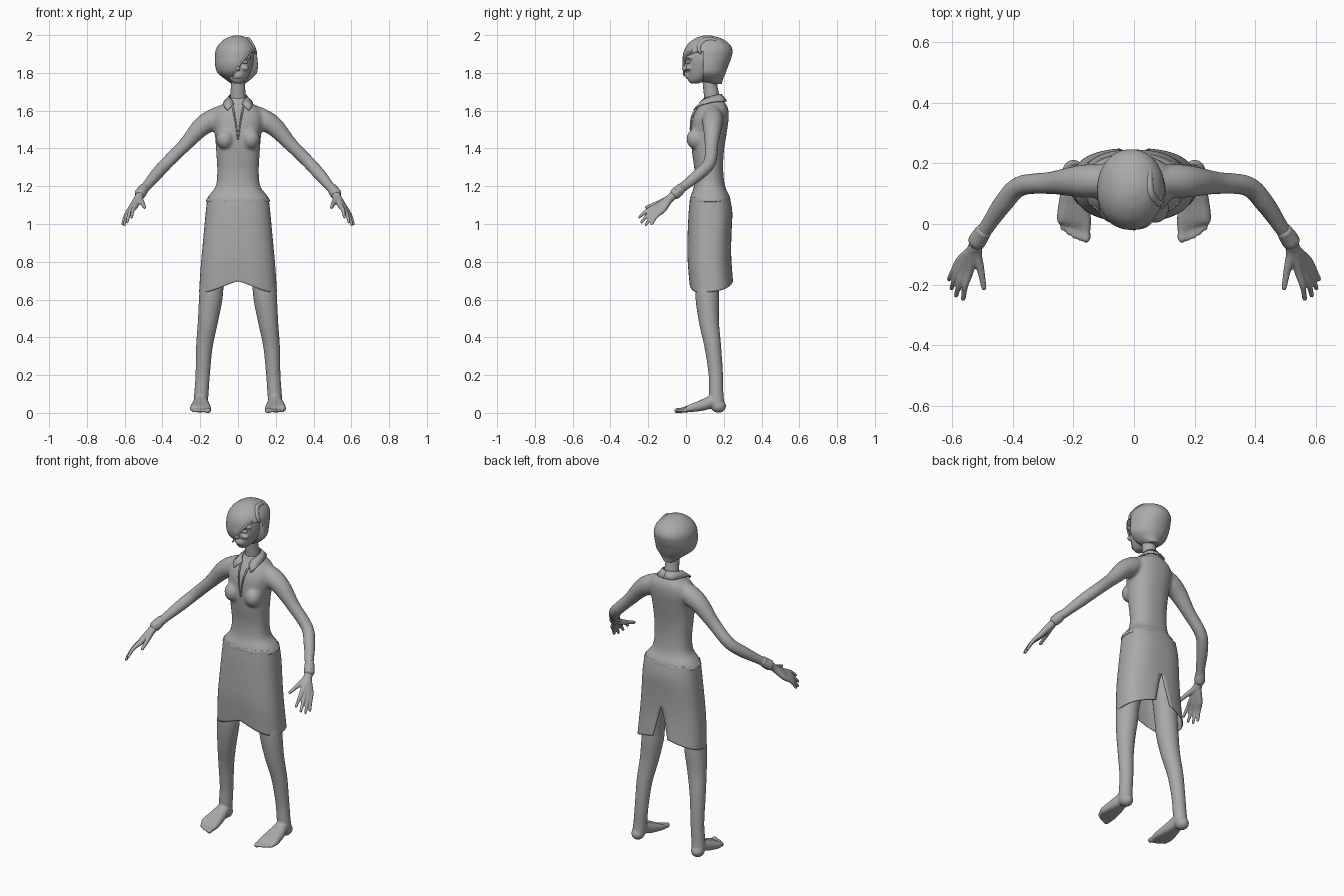
import bpy, bmesh, math
from mathutils import Vector

cube = bpy.data.objects.get("Cube")
if cube:
    bpy.data.objects.remove(cube)

clay = bpy.data.materials.new("clay_grey")
clay.use_nodes = True
GREY = (0.4, 0.4, 0.4, 1)
clay.diffuse_color = GREY
clay.node_tree.nodes["Principled BSDF"].inputs["Base Color"].default_value = GREY


def spline(pts, n=6):
    """Smooth curve through tuples of any length."""
    out = []
    for i in range(len(pts) - 1):
        a, b = pts[max(i - 1, 0)], pts[i]
        c, d = pts[i + 1], pts[min(i + 2, len(pts) - 1)]
        for k in range(n):
            t = k / n
            out.append([0.5 * (2 * q + (r - p) * t + (2 * p - 5 * q + 4 * r - s) * t * t
                               + (3 * q - p - 3 * r + s) * t ** 3)
                        for p, q, r, s in zip(a, b, c, d)])
    return out + [list(pts[-1])]


def bridge(bm, rings, closed=True, caps=True):
    rings = [[bm.verts.new(p) for p in ring] for ring in rings]
    n = len(rings[0])
    for lo, hi in zip(rings, rings[1:]):
        for j in range(n if closed else n - 1):
            k = (j + 1) % n
            bm.faces.new((lo[j], lo[k], hi[k], hi[j]))
    if caps:
        bm.faces.new(rings[0][::-1])
        bm.faces.new(rings[-1])


def oval(a, cx, xr, yf, yb, z, e=2.0):
    """Point on a rounded outline; angle 0 faces the front."""
    s, c = math.sin(a), -math.cos(a)
    p = 2 / e
    return (cx + xr * math.copysign(abs(s) ** p, s),
            (yf + yb) / 2 + (yb - yf) / 2 * math.copysign(abs(c) ** p, c), z)


def loft(bm, rows, e=2.0, n=48):
    """Rows are z, centre x, half width, front y, back y."""
    bridge(bm, [[oval(2 * math.pi * j / n, cx, xr, yf, yb, z, e) for j in range(n)]
                for z, cx, xr, yf, yb in spline(rows)])


def ball(bm, centre, size):
    made = bmesh.ops.create_uvsphere(bm, u_segments=20, v_segments=12, radius=1)["verts"]
    for v in made:
        v.co = Vector([c + s * q for c, s, q in zip(centre, size, v.co)])


def tube(bm, pts, n=16):
    """Round limb through (x, y, z, radius), with rounded ends."""
    pts = spline(pts)
    rings = []
    for i, p in enumerate(pts):
        d = Vector(pts[min(i + 1, len(pts) - 1)][:3]) - Vector(pts[max(i - 1, 0)][:3])
        u = d.cross(Vector((0.3, 1, 0.2))).normalized()
        w = d.normalized().cross(u)
        rings.append([Vector(p[:3]) + p[3] * (u * math.cos(2 * math.pi * j / n)
                      + w * math.sin(2 * math.pi * j / n)) for j in range(n)])
    bridge(bm, rings)
    for p in (pts[0], pts[-1]):
        ball(bm, p[:3], [p[3]] * 3)


def flip(pts, side):
    return [(p[0] * side,) + tuple(p[1:]) for p in pts]


def finish(name, bm, voxel=0, smooth=0):
    bmesh.ops.recalc_face_normals(bm, faces=bm.faces)
    mesh = bpy.data.meshes.new(name)
    bm.to_mesh(mesh)
    bm.free()
    ob = bpy.data.objects.new(name, mesh)
    bpy.context.collection.objects.link(ob)
    mesh.materials.append(clay)
    for f in mesh.polygons:
        f.use_smooth = True
    if voxel:
        m = ob.modifiers.new("blend", "REMESH")
        m.mode, m.voxel_size, m.use_smooth_shade = "VOXEL", voxel, True
    if smooth:
        m = ob.modifiers.new("soften", "SMOOTH")
        m.factor, m.iterations = 0.5, smooth
    return ob


def sharp_edges(ob):
    bpy.ops.object.select_all(action="DESELECT")
    ob.select_set(True)
    bpy.context.view_layer.objects.active = ob
    bpy.ops.object.shade_smooth_by_angle(angle=math.radians(35))


# Jacket: fitted torso, bust, shoulders and sleeves blended together
bm = bmesh.new()
loft(bm, [(1.115, 0, .176, .015, .238), (1.15, 0, .155, .025, .23), (1.2, 0, .118, .042, .207),
          (1.28, 0, .11, .045, .197), (1.38, 0, .115, .032, .2), (1.48, 0, .123, .025, .215),
          (1.56, 0, .135, .035, .226), (1.61, 0, .115, .058, .223), (1.645, 0, .065, .085, .205),
          (1.67, 0, .042, .095, .18)], 2.3)
for s in (1, -1):
    ball(bm, (s * .068, .052, 1.45), (.048, .05, .055))
    tube(bm, flip([(.06, .145, 1.595, .045), (.14, .142, 1.55, .056), (.2, .14, 1.508, .05),
                   (.28, .135, 1.42, .037), (.375, .125, 1.325, .034), (.43, .07, 1.265, .033),
                   (.485, -.01, 1.2, .026), (.51, -.045, 1.172, .026)], s))
finish("jacket", bm, .008, 7)

# Cuff rims and collar flaps
for s, side in ((1, "left"), (-1, "right")):
    bm = bmesh.new()
    tube(bm, flip([(.499, -.028, 1.187, .027), (.507, -.04, 1.175, .029),
                   (.516, -.054, 1.163, .03)], s))
    finish(side + "_cuff", bm)
    bm = bmesh.new()
    neck_edge = [(0, .187, 1.685), (.035, .172, 1.685), (.046, .135, 1.675), (.035, .092, 1.66), (.022, .075, 1.635)]
    outer_edge = [(0, .215, 1.65), (.05, .2, 1.648), (.075, .14, 1.645), (.075, .065, 1.625), (.056, .041, 1.602)]
    bridge(bm, [flip(spline(neck_edge), s), flip(spline(outer_edge), s)], closed=False, caps=False)
    ob = finish(side + "_collar", bm)
    m = ob.modifiers.new("cloth", "SOLIDIFY")
    m.thickness, m.offset = .007, 0
    # Lapel edge running down to the bust
    bm = bmesh.new()
    tube(bm, flip([(.03, .077, 1.635, .005), (.02, .036, 1.58, .005), (.01, .024, 1.52, .004),
                   (.002, .025, 1.45, .003)], s), 8)
    finish(side + "_lapel_edge", bm)

# Skirt: open shell with dipping sides and a slit at the back
bm = bmesh.new()
rows = spline([(1.14, .162, .022, .232), (1.05, .172, .014, .245), (.9, .186, .008, .24),
               (.78, .197, .008, .24), (.64, .206, .018, .25)], 8)
rings, n, low = [], 64, math.radians(68)
for z, xr, yf, yb in rows:
    t = (1.14 - z) / .5
    ring = []
    for j in range(n + 1):
        u = -1 + 2 * j / n
        a = abs(u) * math.pi
        reach = low if a < low else math.pi - low
        hem = .637 + .06 * ((a - low) / reach) ** 2
        zz = 1.14 - t * (1.14 - hem)
        gap = max(0, .88 - zz) * .9
        ring.append(oval(u * (math.pi - gap), 0, xr, yf, yb, zz, 2.5))
    rings.append(ring)
bridge(bm, rings, closed=False, caps=False)
bmesh.ops.remove_doubles(bm, verts=bm.verts, dist=.0005)
ob = finish("skirt", bm)
m = ob.modifiers.new("cloth", "SOLIDIFY")
m.thickness, m.offset = .006, -1

# Legs with bare feet, and hands
for s, side in ((1, "left"), (-1, "right")):
    bm = bmesh.new()
    tube(bm, flip([(.095, .13, .98, .075), (.135, .113, .7, .064), (.145, .113, .6, .062),
                   (.16, .122, .48, .053), (.178, .142, .35, .044), (.187, .158, .2, .038),
                   (.194, .16, .1, .038), (.198, .165, .05, .038)], s), 24)
    ball(bm, (s * .2, .172, .036), (.037, .04, .036))
    for i in range(5):
        x = .158 + .019 * i
        tip = -.048 + .0022 * i * i
        r = .0145 if i == 0 else .0105
        tube(bm, flip([(.195, .15, .065, .035), (.178 + .01 * i, .085, .04, .029),
                       (x + .002, .015, .022, .019), (x, tip + .025, .014, r),
                       (x, tip, .012, r)], s))
    finish(side + "_leg", bm, .006, 3)

    bm = bmesh.new()
    wrist = (.507, -.04, 1.177, .021)
    palm = (.53, -.085, 1.135, .021)
    fingers = [((.543, -.155, 1.095), (.563, -.247, 1.037)), ((.556, -.148, 1.085), (.587, -.236, 1.01)),
               ((.567, -.137, 1.078), (.602, -.212, .996)), ((.573, -.12, 1.075), (.61, -.182, 1.0))]
    for knuckle, tip in fingers:
        mid = [(k + t) / 2 + o for k, t, o in zip(knuckle, tip, (.004, -.004, .006))]
        tube(bm, flip([wrist, palm, (*knuckle, .015), (*mid, .0105), (*tip, .008)], s), 12)
    tube(bm, flip([wrist, (.52, -.09, 1.135, .019), (.506, -.15, 1.11, .013),
                   (.495, -.21, 1.088, .009)], s), 12)
    finish(side + "_hand", bm, .005, 2)

# Neck
bm = bmesh.new()
tube(bm, [(0, .145, 1.6, .045), (0, .137, 1.67, .041), (0, .128, 1.73, .038), (0, .12, 1.82, .04)], 24)
finish("neck", bm)

# Head with nose, brow and lips
bm = bmesh.new()
loft(bm, [(1.745, 0, .022, .022, .07), (1.762, 0, .042, .01, .11), (1.79, 0, .06, .006, .15),
          (1.83, 0, .075, .002, .19), (1.87, 0, .083, .002, .21), (1.92, 0, .08, .008, .21),
          (1.96, 0, .055, .04, .18)])
tube(bm, [(0, .008, 1.87, .009), (0, -.004, 1.84, .01), (0, -.01, 1.822, .012)], 12)
for s in (1, -1):
    tube(bm, [(s * .012, .002, 1.88, .008), (s * .036, .006, 1.887, .009), (s * .062, .026, 1.88, .008)], 12)
    ball(bm, (s * .036, .014, 1.826), (.022, .016, .014))
for z in (1.79, 1.779):
    tube(bm, [(-.026, .012, z, .004), (0, .002, z, .0075), (.026, .012, z, .004)], 12)
finish("head", bm, .005, 2)
bm = bmesh.new()
for s in (1, -1):
    ball(bm, (s * .036, .012, 1.857), (.018, .014, .009))
finish("eyes", bm)

# Opening in the hair that uncovers one side of the face
bm = bmesh.new()
outline = [(-.035, 1.7), (-.035, 1.765), (.0, 1.83), (.03, 1.875), (.066, 1.908), (.13, 1.915), (.15, 1.7)]
bridge(bm, [[(x, y, z) for x, z in outline] for y in (-.2, .09)])
cutter = finish("hair_cutter", bm)
cutter.hide_render = True
cutter.hide_set(True)

# Bobbed hair with a sweeping fringe
bm = bmesh.new()
loft(bm, [(1.74, .0, .032, .13, .19), (1.768, -.0, .07, .04, .196), (1.8, -.004, .104, -.002, .21),
          (1.84, -.008, .113, -.018, .225), (1.88, -.01, .112, -.018, .24), (1.92, -.01, .108, -.01, .246),
          (1.955, -.008, .09, .012, .228), (1.983, -.006, .058, .05, .185), (1.997, -.004, .02, .09, .135)], 2.1)
hair = finish("hair", bm)
m = hair.modifiers.new("face_opening", "BOOLEAN")
m.operation, m.object, m.solver = "DIFFERENCE", cutter, "EXACT"
sharp_edges(hair)

# Raised locks along the parting and over the crown
bm = bmesh.new()
tube(bm, [(.092, .075, 1.908, .008), (.078, .07, 1.937, .012), (.055, .1, 1.972, .014),
          (.05, .15, 1.972, .012), (.055, .2, 1.945, .006)], 12)
tube(bm, [(.07, .03, 1.918, .005), (.045, .0, 1.893, .007), (.01, -.012, 1.848, .007),
          (-.028, -.01, 1.785, .004)], 12)
finish("hair_parting", bm)
